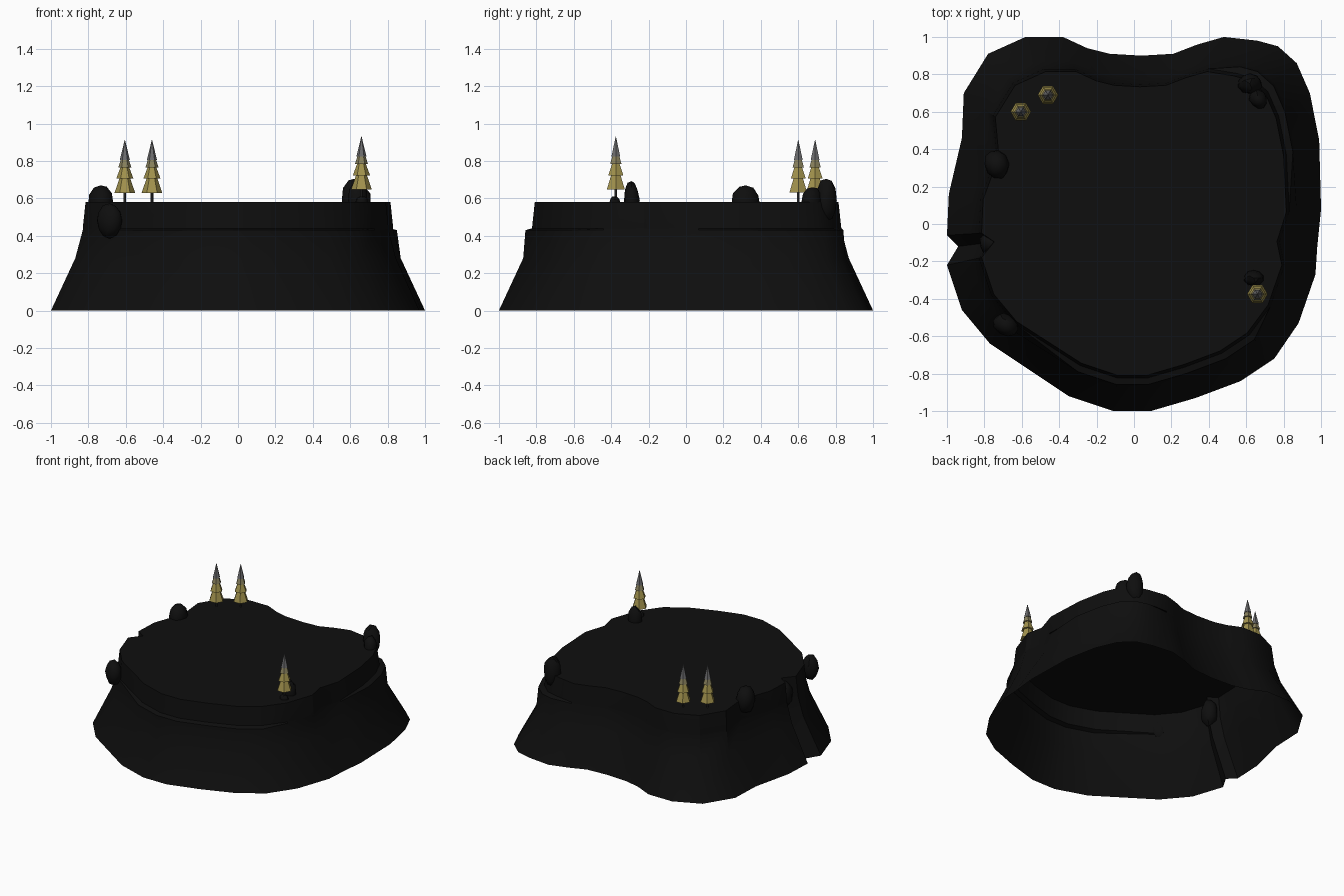
import bpy, bmesh, math, random
from mathutils import Vector

cube = bpy.data.objects.get("Cube")
if cube:
    bpy.data.objects.remove(cube, do_unlink=True)
random.seed(4)


def material(name, rgb):
    m = bpy.data.materials.new(name)
    m.use_nodes = True
    m.diffuse_color = (*rgb, 1)
    m.node_tree.nodes["Principled BSDF"].inputs["Base Color"].default_value = (*rgb, 1)
    return m


STONE = material("black stone", (0.0045, 0.0045, 0.0045))
OLIVE = material("olive foliage", (0.36, 0.29, 0.075))
DUSTY = material("dusty foliage", (0.25, 0.22, 0.11))
GREY = material("grey tip", (0.15, 0.15, 0.155))
BARK = material("dark bark", (0.03, 0.03, 0.03))


def finish(bm, name, mats, smooth=None):
    mesh = bpy.data.meshes.new(name)
    bm.to_mesh(mesh)
    bm.free()
    for m in mats:
        mesh.materials.append(m)
    ob = bpy.data.objects.new(name, mesh)
    bpy.context.collection.objects.link(ob)
    if smooth:
        bpy.ops.object.select_all(action="DESELECT")
        ob.select_set(True)
        bpy.context.view_layer.objects.active = ob
        bpy.ops.object.shade_smooth_by_angle(angle=math.radians(smooth))
    return ob


# Cliff foot outline, clockwise from the back right corner
FOOT = [(-.78, .91), (-.58, 1), (-.38, 1), (-.25, .94), (-.13, .91), (.04, .9), (.21, .91),
        (.34, .96), (.48, 1), (.66, .98), (.77, .95), (.87, .86), (.94, .7), (.99, .45),
        (1, .08), (.98, -.12), (.97, -.27), (.88, -.53), (.75, -.72), (.57, -.84), (.33, -.93),
        (.09, -1), (-.11, -1), (-.35, -.92), (-.77, -.64), (-.92, -.46), (-1, -.22),
        (-.94, -.12), (-1, -.06), (-.99, .16), (-.92, .46), (-.91, .7)]


def ledge(x, y):
    """Width of the step under the rim: front and left back corner only."""
    front = y < -.7 and x > -.4
    corner = x > .6 and y > .3
    return .035 if front or corner else 0


def cleft(i):
    """Vertical creases cut into the two sides."""
    return {15: .035, 27: .02, 30: .03}.get(i, 0)


# Hollow mesa: stacked rings and a flat plateau
bm = bmesh.new()
rings = []
for z, scale, step, cut in ((0, 1, 0, 0), (.28, .87, 0, .7), (.43, .83, .8, 1),
                            (.44, .83, -.2, 1), (.58, .815, -.2, 1)):
    rings.append([bm.verts.new((x * (scale + step * ledge(x, y) - cut * cleft(i)),
                                y * (scale + step * ledge(x, y) - cut * cleft(i)), z))
                  for i, (x, y) in enumerate(FOOT)])
n = len(FOOT)
for low, high in zip(rings, rings[1:]):
    for i in range(n):
        j = (i + 1) % n
        bm.faces.new((low[j], low[i], high[i], high[j]))
bm.faces.new(rings[-1][::-1])
finish(bm, "mesa", [STONE], 30)


def boulder(name, centre, size, turn=0):
    bm = bmesh.new()
    bmesh.ops.create_icosphere(bm, subdivisions=2, radius=1)
    for v in bm.verts:
        p = v.co * random.uniform(.87, 1)
        p.z = min(p.z, .93)
        x, y = p.x * size[0], p.y * size[1]
        c, s = math.cos(turn), math.sin(turn)
        v.co = Vector((x * c - y * s, x * s + y * c, p.z * size[2])) + Vector(centre)
    finish(bm, name, [STONE], 35)


# Boulders along the rim
boulder("right_boulder", (-.735, .32, .57), (.07, .085, .11), .4)
boulder("back_boulder", (.62, .75, .59), (.07, .06, .125))
boulder("back_boulder_low", (.665, .67, .58), (.05, .06, .09), .5)
boulder("tree_boulder", (.64, -.29, .59), (.055, .045, .11))
boulder("tree_pebble", (.66, -.38, .58), (.035, .03, .035))
boulder("front_rim_rock", (-.685, -.54, .48), (.08, .06, .1), -.6)
boulder("side_rim_rock", (-.77, -.1, .46), (.06, .07, .11))


def tree(name, x, y, base):
    """Six sided conifer of four stacked skirts on a thin trunk."""
    bm = bmesh.new()

    def frustum(low, high, r_low, r_high, mat):
        ends = [[bm.verts.new((x + r * math.cos(k * math.pi / 3),
                               y + r * math.sin(k * math.pi / 3), base + z))
                 for k in range(6)] for r, z in ((r_low, low), (r_high, high))]
        faces = [bm.faces.new((ends[0][k], ends[0][k - 5], ends[1][k - 5], ends[1][k]))
                 for k in range(6)]
        faces += [bm.faces.new(ends[0][::-1]), bm.faces.new(ends[1])]
        for f in faces:
            f.material_index = mat

    frustum(-.06, .01, .007, .007, 3)
    frustum(0, .085, .055, .026, 0)
    frustum(.075, .145, .046, .02, 0)
    frustum(.135, .195, .035, .016, 1)
    frustum(.175, .282, .027, .001, 2)
    finish(bm, name, [OLIVE, DUSTY, GREY, BARK])


tree("back_tree_outer", -.605, .6, .63)
tree("back_tree_inner", -.46, .69, .63)
tree("front_tree", .66, -.375, .648)
